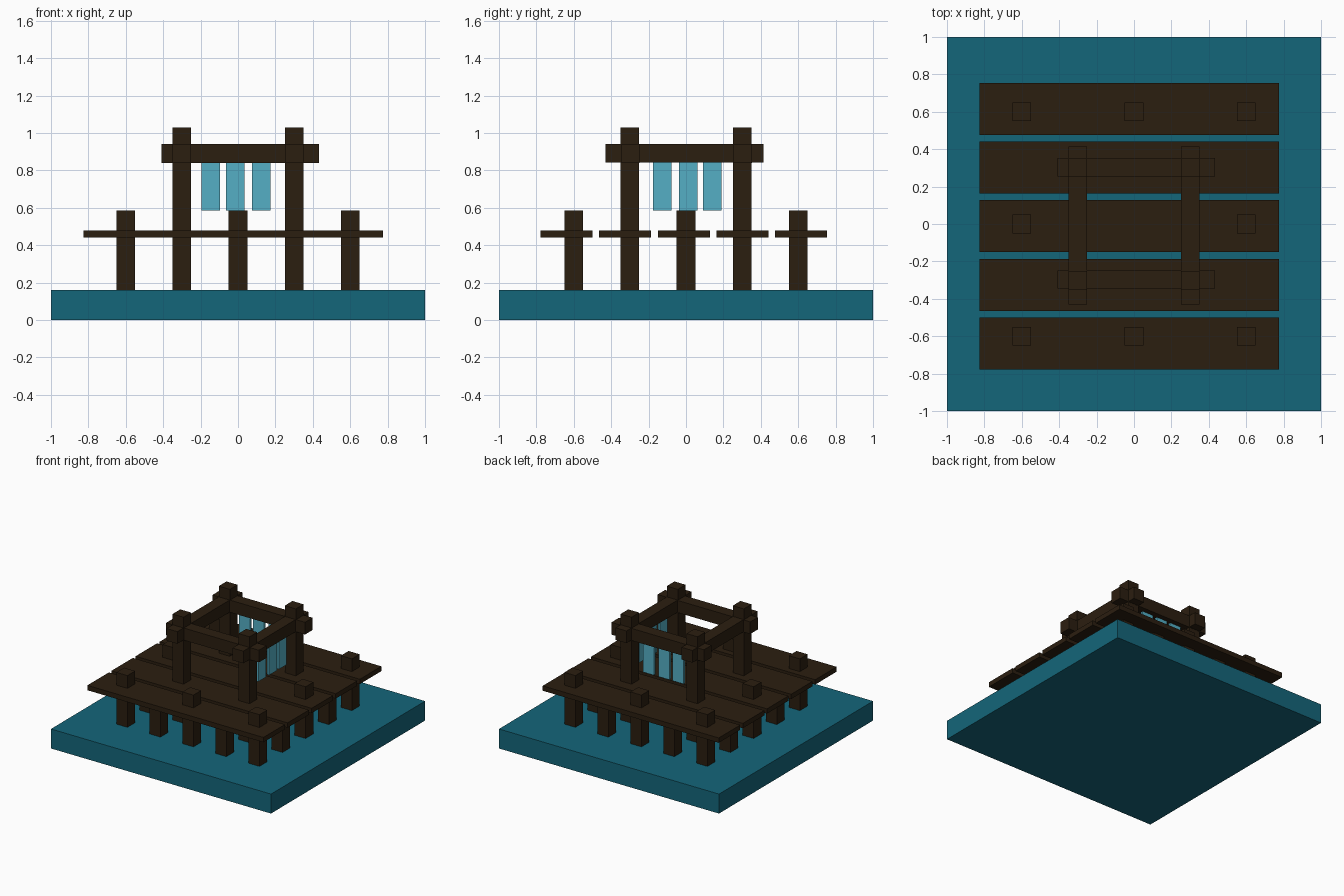
import bpy

if "Cube" in bpy.data.objects:
    bpy.data.objects.remove(bpy.data.objects["Cube"])


def material(name, colour):
    m = bpy.data.materials.new(name)
    m.diffuse_color = (*colour, 1)
    m.use_nodes = True
    m.node_tree.nodes["Principled BSDF"].inputs["Base Color"].default_value = m.diffuse_color
    return m


WOOD = material("dark_wood", (0.024, 0.013, 0.005))
WATER = material("water", (0.007, 0.133, 0.195))
CLOTH = material("pale_blue", (0.089, 0.43, 0.558))


def box(name, x, y, z, mat):
    """Box from (min, max) ranges on each axis."""
    bpy.ops.mesh.primitive_cube_add(size=1)
    ob = bpy.context.object
    ob.name = name
    for i, (a, b) in enumerate((x, y, z)):
        for v in ob.data.vertices:
            v.co[i] = a if v.co[i] < 0 else b
    ob.data.materials.append(mat)
    return ob


def around(c, half=0.05):
    return (c - half, c + half)


# Water slab
box("water_base", (-1, 1), (-1, 1), (0, 0.16), WATER)

# Deck planks
for i in range(5):
    yc = -0.638 + i * 0.313
    box(f"plank_{i + 1}", (-0.825, 0.775), around(yc, 0.139), (0.44, 0.48), WOOD)

# Perimeter posts: every second one rises through the deck
steps = (-0.6, -0.3, 0, 0.3, 0.6)
for px in steps:
    for py in steps:
        if max(abs(px), abs(py)) < 0.5:
            continue
        through = abs(px) != 0.3 and abs(py) != 0.3
        box("deck_post" if through else "under_post", around(px), around(py),
            (0.16, 0.585 if through else 0.45), WOOD)

# Tall frame posts
for px in (-0.3, 0.3):
    for py in (-0.3, 0.3):
        box("tall_post", around(px), around(py), (0.16, 1.03), WOOD)

# Crossing top beams
for c in (-0.3, 0.3):
    box("beam_across", (-0.41, 0.432), around(c + 0.003, 0.049), (0.84, 0.94), WOOD)
    box("beam_along", around(c, 0.049), (-0.43, 0.415), (0.842, 0.942), WOOD)

# Hanging strips on the back and right sides
for a in (-0.195, -0.065, 0.075):
    box("back_strip", (a, a + 0.1), around(0.3, 0.01), (0.585, 0.85), CLOTH)
for a in (-0.177, -0.038, 0.09):
    box("right_strip", around(0.3, 0.01), (a, a + 0.1), (0.585, 0.85), CLOTH)
